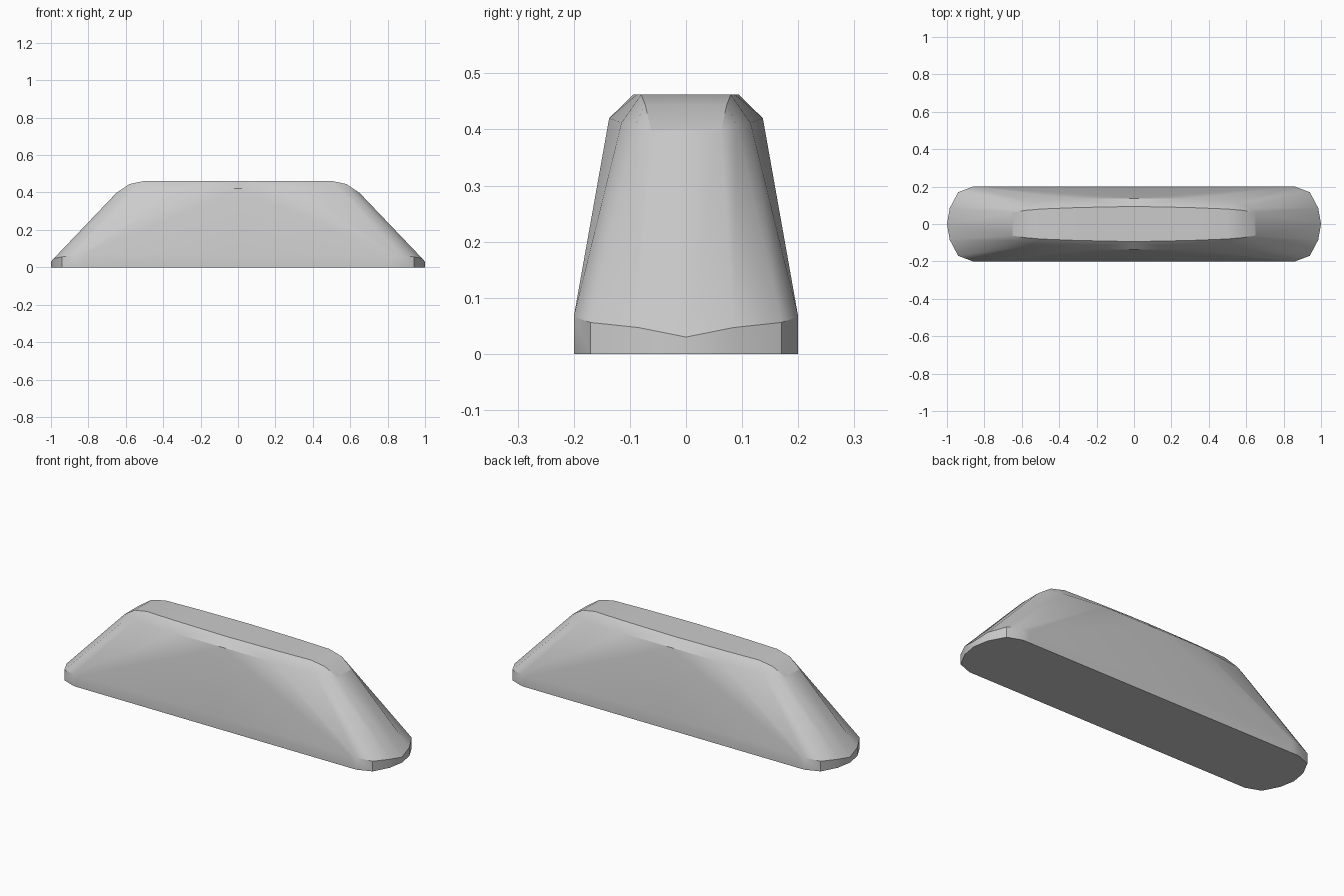
import bpy, bmesh, math

cube = bpy.data.objects.get("Cube")
if cube:
    bpy.data.objects.remove(cube)

# Quarter-body outlines, listed from the end tip round to the middle of the side
foot = [(1, 0, .03), (.985, .085, .047), (.94, .17, .056),
        (.86, .2, .066), (.82, .2, .066), (0, .2, .066)]
chamfer = [(.645, 0, .402), (.65, .062, .398), (.605, .09, .408),
           (.55, .115, .412), (.3, .137, .42), (0, .137, .42)]
crown = [(.645, 0, .402), (.65, .062, .398), (.58, .073, .445),
         (.5, .08, .462), (.3, .088, .462), (0, .094, .462)]


def flatten(ring, y=None, z=None):
    return [(p[0], p[1] if y is None else y, p[2] if z is None else z) for p in ring]


# Rows run from the underside centre line up to the top centre line
floor = flatten(foot, z=0)
rows = [flatten(floor, y=0), floor, foot, chamfer, crown, flatten(crown, y=0)]

bm = bmesh.new()
grid = [[bm.verts.new(p) for p in row] for row in rows]
for low, high in zip(grid, grid[1:]):
    for i in range(len(low) - 1):
        bm.faces.new((low[i], low[i + 1], high[i + 1], high[i]))
bmesh.ops.remove_doubles(bm, verts=bm.verts, dist=.0005)
bmesh.ops.dissolve_degenerate(bm, edges=bm.edges, dist=.0005)
bmesh.ops.recalc_face_normals(bm, faces=bm.faces)
mesh = bpy.data.meshes.new("tapered_body")
bm.to_mesh(mesh)
bm.free()
body = bpy.data.objects.new("tapered_body", mesh)
bpy.context.collection.objects.link(body)

# Mirror the quarter to all four sides
bpy.ops.object.select_all(action='DESELECT')
body.select_set(True)
bpy.context.view_layer.objects.active = body
mirror = body.modifiers.new("mirror", 'MIRROR')
mirror.use_axis = (True, True, False)
mirror.use_clip = True
bpy.ops.object.modifier_apply(modifier=mirror.name)

# Consistent outward faces
bm = bmesh.new()
bm.from_mesh(body.data)
bmesh.ops.remove_doubles(bm, verts=bm.verts, dist=.0005)
bmesh.ops.recalc_face_normals(bm, faces=bm.faces)
bm.to_mesh(body.data)
bm.free()
bpy.ops.object.shade_smooth_by_angle(angle=math.radians(30))

# Plain grey finish
grey = bpy.data.materials.new("light_grey")
grey.use_nodes = True
colour = (.6, .6, .6, 1)
grey.diffuse_color = colour
grey.node_tree.nodes["Principled BSDF"].inputs["Base Color"].default_value = colour
body.data.materials.append(grey)
